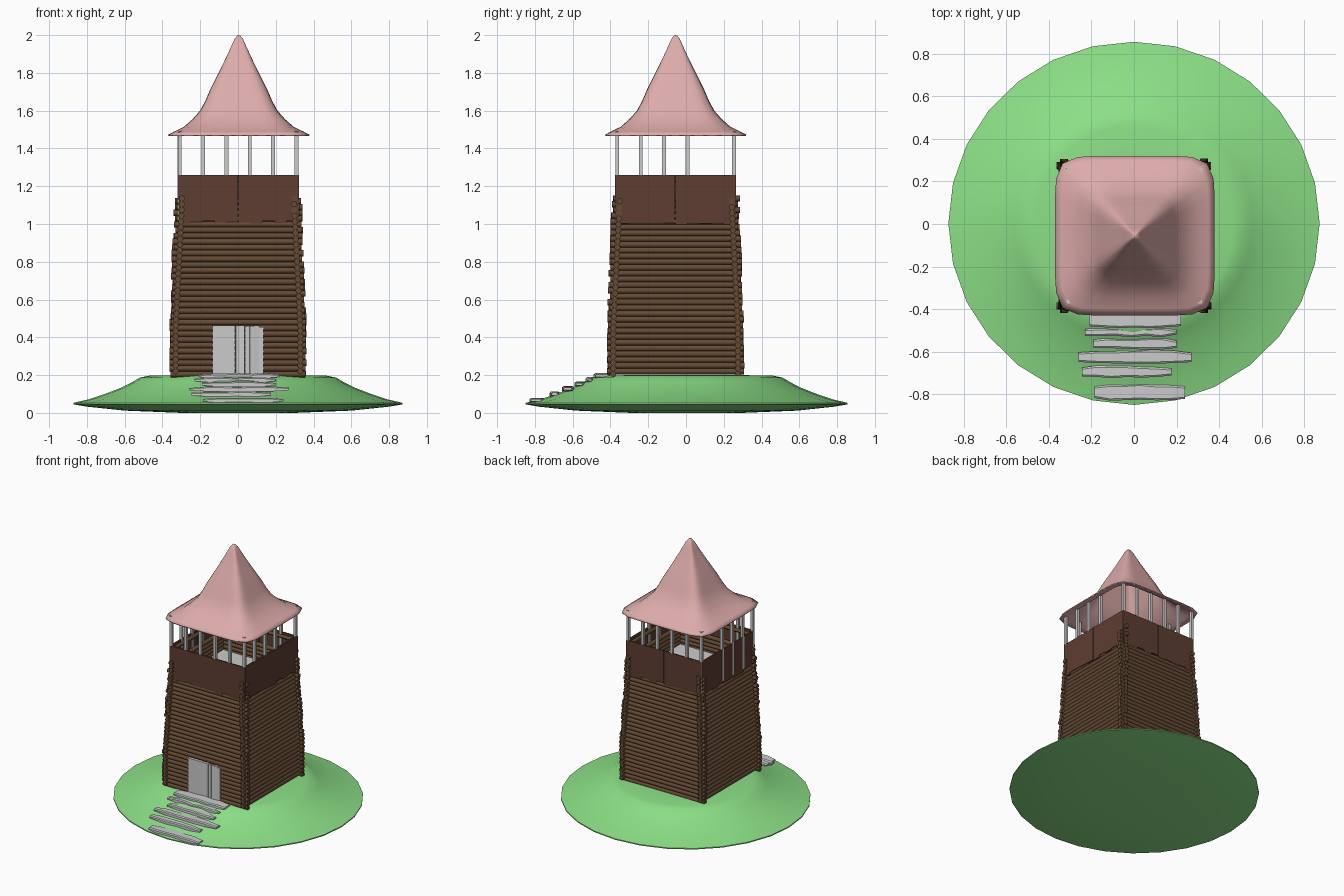
import bpy, bmesh, math, random
from mathutils import Matrix, Vector

if "Cube" in bpy.data.objects:
    bpy.data.objects.remove(bpy.data.objects["Cube"])

random.seed(4)
CY = -0.055  # tower centre in y


def material(name, col):
    m = bpy.data.materials.new(name)
    m.diffuse_color = (*col, 1)
    m.use_nodes = True
    m.node_tree.nodes["Principled BSDF"].inputs["Base Color"].default_value = m.diffuse_color
    return m


GREEN = material("grass", (0.26, 0.74, 0.24))
LOG = material("log_wood", (0.13, 0.07, 0.035))
BOARD = material("board_wood", (0.11, 0.047, 0.031))
PINK = material("roof_pink", (0.72, 0.41, 0.40))


def finish(name, bm, mat=None, angle=None):
    bmesh.ops.recalc_face_normals(bm, faces=bm.faces)
    me = bpy.data.meshes.new(name)
    bm.to_mesh(me)
    bm.free()
    ob = bpy.data.objects.new(name, me)
    bpy.context.collection.objects.link(ob)
    if mat:
        me.materials.append(mat)
    if angle:
        bpy.ops.object.select_all(action='DESELECT')
        ob.select_set(True)
        bpy.context.view_layer.objects.active = ob
        bpy.ops.object.shade_smooth_by_angle(angle=math.radians(angle))
    return ob


def box(bm, lo, hi, rot=None):
    lo, hi = Vector(lo), Vector(hi)
    m = Matrix.Translation((lo + hi) / 2)
    if rot:
        m = m @ rot
    return bmesh.ops.create_cube(bm, size=1, matrix=m @ Matrix.Diagonal((*(hi - lo), 1)))['verts']


def log(bm, a, b, r, sides=8):
    a, b = Vector(a), Vector(b)
    rot = (b - a).to_track_quat('Z', 'Y').to_matrix().to_4x4()
    bmesh.ops.create_cone(bm, cap_ends=True, segments=sides, radius1=r, radius2=r,
                          depth=(b - a).length, matrix=Matrix.Translation((a + b) / 2) @ rot)


def loft(bm, rings):
    loops = [[bm.verts.new(p) for p in ring] for ring in rings]
    for a, b in zip(loops, loops[1:]):
        for i in range(len(a)):
            j = (i + 1) % len(a)
            bm.faces.new((a[i], a[j], b[j], b[i]))
    return loops


# grassy mound
N = 28
profile = [(0.3, 0.0), (0.6, 0.012), (0.8, 0.033), (0.872, 0.045), (0.872, 0.053), (0.79, 0.072),
           (0.70, 0.102), (0.62, 0.133), (0.56, 0.163), (0.52, 0.187), (0.47, 0.197), (0.3, 0.2)]
bm = bmesh.new()
loops = loft(bm, [[(r * math.cos(2 * math.pi * i / N), r * 0.978 * math.sin(2 * math.pi * i / N) + 0.003, z)
                   for i in range(N)] for r, z in profile])
bm.faces.new(loops[0])
bm.faces.new(loops[-1])
finish("mound", bm, GREEN, 40)

# stacked log walls, neighbouring sides offset by half a log
bm = bmesh.new()
STEP = 0.0305
for k in range(31):
    for side in range(4):
        z = 0.205 + k * STEP + (STEP / 2 if side % 2 else 0)
        t = max(0, (z - 0.45) / 0.65)
        d = 0.33 - 0.033 * min(1, t)
        e = d + 0.03 + random.uniform(-0.004, 0.004 + 0.012 * min(1, t))
        f = d + 0.03 + random.uniform(-0.004, 0.004 + 0.012 * min(1, t))
        s = -1 if side < 2 else 1
        if side % 2 == 0:
            log(bm, (-e, CY + s * d, z), (f, CY + s * d, z), 0.0165)
        else:
            log(bm, (s * d, CY - e, z), (s * d, CY + f, z), 0.0165)
finish("log_walls", bm, LOG, 50)

# lookout floor
bm = bmesh.new()
box(bm, (-0.295, CY - 0.295, 0.985), (0.295, CY + 0.295, 1.005))
finish("lookout_floor", bm)

# parapet boards, two per side, each made of planks with uneven lower ends
bm = bmesh.new()
for side in range(4):
    rot = Matrix.Translation((0.002, CY, 0)) @ Matrix.Rotation(side * math.pi / 2, 4, 'Z')
    for i in range(10):
        x0 = -0.318 + i * 0.0636
        gap = 0.002 if i == 4 else 0
        vs = box(bm, (x0, -0.32, 1.005 + random.uniform(-0.01, 0.012)), (x0 + 0.0636 - gap, -0.308, 1.26))
        bmesh.ops.transform(bm, matrix=rot, verts=vs)
finish("parapet", bm, BOARD)

# rail inside the parapet top
bm = bmesh.new()
for s in (-1, 1):
    log(bm, (-0.305, CY + s * 0.297, 1.235), (0.305, CY + s * 0.297, 1.235), 0.014)
    log(bm, (s * 0.297, CY - 0.305, 1.235), (s * 0.297, CY + 0.305, 1.235), 0.014)
finish("parapet_rail", bm, LOG, 50)

# roof posts
bm = bmesh.new()
for i in range(6):
    u = -0.308 + i * 0.1235
    for s in (-1, 1):
        spots = [(u, CY + s * 0.309)]
        if i not in (0, 4, 5):
            spots.append((s * 0.309, CY + u))
        for x, y in spots:
            box(bm, (x - 0.01, y - 0.01, 1.02), (x + 0.01, y + 0.01, 1.49))
finish("roof_posts", bm)

# flared roof with rounded square section
P, M = 7, 40
roof = [(0.375, 1.472), (0.345, 1.488), (0.29, 1.515), (0.245, 1.555), (0.205, 1.6), (0.178, 1.65),
        (0.152, 1.71), (0.122, 1.77), (0.092, 1.83), (0.063, 1.89), (0.04, 1.94), (0.022, 1.98), (0.008, 1.998)]
bm = bmesh.new()
rings = []
for h, z in roof:
    ring = []
    for i in range(M):
        a = 2 * math.pi * i / M
        c, s = math.cos(a), math.sin(a)
        r = h / (abs(c) ** P + abs(s) ** P) ** (1 / P)
        ring.append((0.004 + r * c, CY + r * s, z))
    rings.append(ring)
loops = loft(bm, rings)
tip = bm.verts.new((0.004, CY, 2.0))
for i in range(M):
    bm.faces.new((loops[-1][i], loops[-1][(i + 1) % M], tip))
ob = finish("roof", bm, PINK, 60)
mod = ob.modifiers.new("thickness", 'SOLIDIFY')
mod.thickness = 0.008
mod.offset = -1

# door: flat left leaf and slightly turned planks on the right
bm = bmesh.new()
box(bm, (-0.135, -0.408, 0.2), (-0.015, -0.385, 0.463))
for i in range(6):
    x0 = -0.013 + i * 0.0247
    box(bm, (x0, -0.409, 0.2), (x0 + 0.0235, -0.389, 0.458 + random.uniform(-0.004, 0.006)),
        Matrix.Rotation(random.uniform(-0.25, 0.25), 4, 'Z'))
finish("door", bm)

# rough stone steps: x range, y range, top height
steps = [(-0.21, 0.22, -0.492, -0.40, 0.212), (-0.23, 0.20, -0.532, -0.485, 0.19),
         (-0.19, 0.20, -0.59, -0.535, 0.168), (-0.26, 0.27, -0.66, -0.592, 0.142),
         (-0.245, 0.175, -0.725, -0.665, 0.115), (-0.185, 0.24, -0.83, -0.75, 0.083)]
for n, (x0, x1, y0, y1, top) in enumerate(steps):
    bm = bmesh.new()
    rings = []
    for i in range(7):
        x = x0 + (x1 - x0) * i / 6
        k = 0.006 if i in (0, 6) else 0
        a, b = y0 + k + random.uniform(0, 0.008), y1 - k - random.uniform(0, 0.008)
        t, u = top - k - random.uniform(0, 0.005), top - 0.028 + k
        rings.append([(x, a, u), (x, a, t - 0.006), (x, a + 0.008, t), (x, b - 0.008, t), (x, b, t - 0.006), (x, b, u)])
    loops = loft(bm, rings)
    bm.faces.new(loops[0])
    bm.faces.new(loops[-1])
    finish("step_%d" % (n + 1), bm, None, 30)
